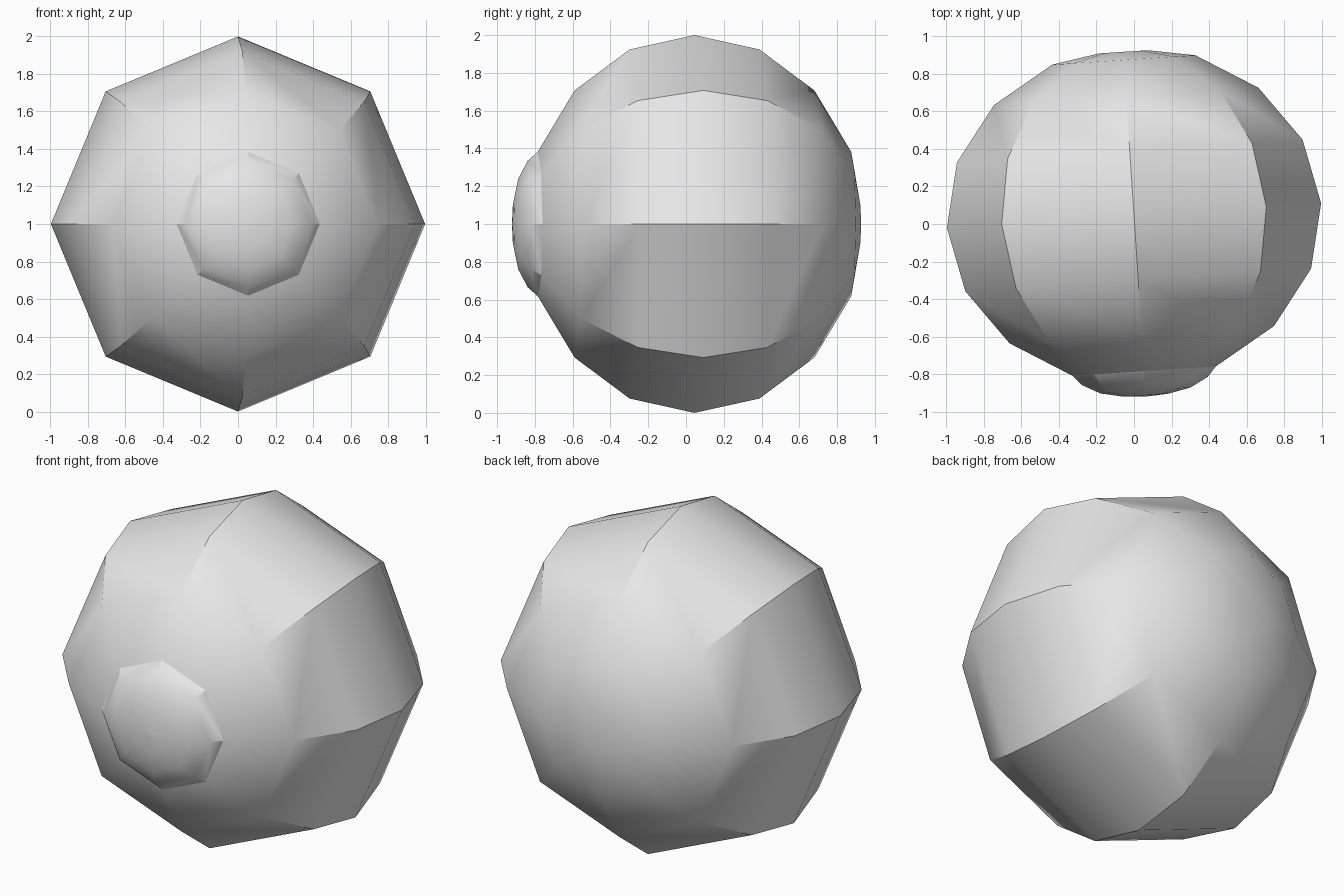
import bpy
import bmesh
from math import cos, sin, pi, radians

SIDES = 8
TILT = radians(3.75)
CENTRE = (0, 0.045, 1.0)
DEPTH = 0.9

cube = bpy.data.objects.get("Cube")
if cube:
    bpy.data.objects.remove(cube, do_unlink=True)

grey = bpy.data.materials.new("plain grey")
grey.use_nodes = True
grey.diffuse_color = (0.8, 0.8, 0.8, 1)
grey.node_tree.nodes["Principled BSDF"].inputs["Base Color"].default_value = (0.8, 0.8, 0.8, 1)


def lathe(name, profile, cap_start):
    """Turn (radius, y) points about the y axis, then tilt into place."""
    bm = bmesh.new()
    rings = []
    for r, y in profile:
        rings.append([bm.verts.new((r * cos(2 * pi * k / SIDES), y, r * sin(2 * pi * k / SIDES)))
                      for k in range(SIDES)])
    for a, b in zip(rings, rings[1:]):
        for k in range(SIDES):
            n = (k + 1) % SIDES
            bm.faces.new((a[k], a[n], b[n], b[k]))
    bm.faces.new(rings[-1])
    if cap_start:
        bm.faces.new(rings[0])
    bmesh.ops.recalc_face_normals(bm, faces=bm.faces)
    # An open shell is oriented by its end cap, which faces the front
    if not cap_start:
        bm.normal_update()
        if max(bm.faces, key=lambda f: -f.calc_center_median().y).normal.y > 0:
            bmesh.ops.reverse_faces(bm, faces=bm.faces)
    mesh = bpy.data.meshes.new(name)
    bm.to_mesh(mesh)
    bm.free()
    mesh.materials.append(grey)
    obj = bpy.data.objects.new(name, mesh)
    obj.location = CENTRE
    obj.rotation_euler = (0, 0, TILT)
    bpy.context.collection.objects.link(obj)
    bpy.ops.object.select_all(action='DESELECT')
    obj.select_set(True)
    bpy.context.view_layer.objects.active = obj
    bpy.ops.object.shade_smooth_by_angle(angle=radians(30))
    return obj


# Body: flattened faceted ball with small flat ends
arc = [(cos(i * pi / 8), DEPTH * sin(i * pi / 8)) for i in range(-3, 4)]
end = (0.13, 0.875)
lathe("body", [(end[0], -end[1])] + arc + [end], True)

# Nose: bevelled low dome on the front ring of the body
lathe("nose_dome", [arc[0], (0.335, -0.885), (0.24, -0.935), (0.12, -0.96), (0.01, -0.967)], False)
